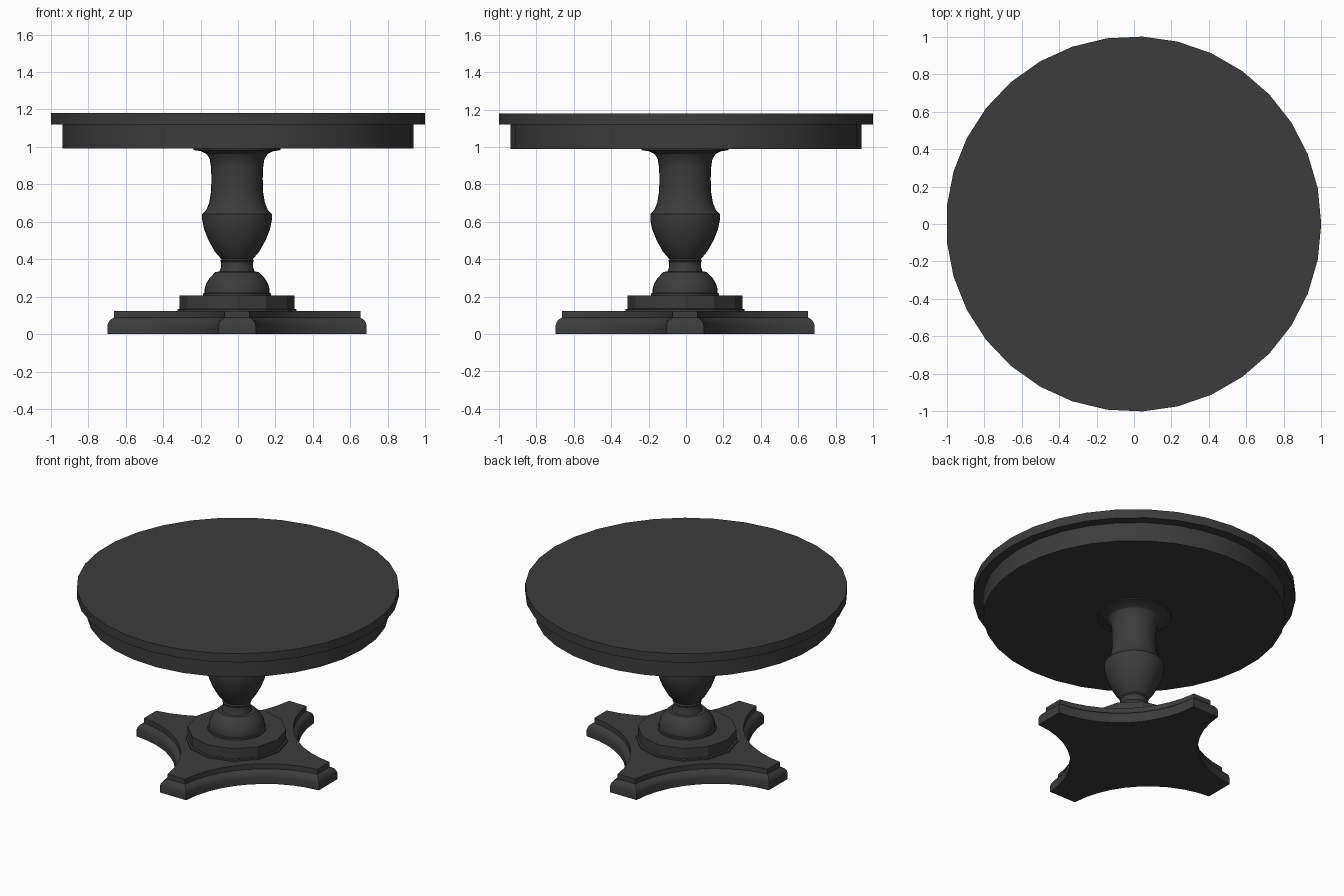
import bpy, math
from mathutils import Vector

if "Cube" in bpy.data.objects:
    bpy.data.objects.remove(bpy.data.objects["Cube"])

dark = bpy.data.materials.new("dark_wood")
dark.diffuse_color = (0.045, 0.045, 0.045, 1)
dark.use_nodes = True
dark.node_tree.nodes["Principled BSDF"].inputs["Base Color"].default_value = dark.diffuse_color
OFF = -0.005  # pedestal sits slightly off the table-top centre


def loft(name, rings, smooth=30):
    """Skin a stack of equal-length point rings and cap both ends."""
    n = len(rings[0])
    verts = [p for ring in rings for p in ring]
    faces = [tuple(reversed(range(n))),
             tuple(range(len(verts) - n, len(verts)))]
    for k in range(len(rings) - 1):
        for i in range(n):
            j = (i + 1) % n
            faces.append((k * n + i, k * n + j, (k + 1) * n + j, (k + 1) * n + i))
    mesh = bpy.data.meshes.new(name)
    mesh.from_pydata(verts, [], faces)
    mesh.materials.append(dark)
    ob = bpy.data.objects.new(name, mesh)
    bpy.context.collection.objects.link(ob)
    bpy.ops.object.select_all(action='DESELECT')
    ob.select_set(True)
    bpy.context.view_layer.objects.active = ob
    bpy.ops.object.shade_smooth_by_angle(angle=math.radians(smooth))
    return ob


def lathe(name, profile, sides, centre, smooth=30):
    rings = [[(centre[0] + r * math.cos(2 * math.pi * i / sides),
               centre[1] + r * math.sin(2 * math.pi * i / sides), z)
              for i in range(sides)] for r, z in profile]
    return loft(name, rings, smooth)


def foot_outline(inset, z, segments=10):
    """Four-armed outline with concave arcs between the blunt arm tips."""
    tip, half, waist = 0.692 - inset, 0.1 - inset, 0.40 - inset
    mid = (tip + half) / math.sqrt(2)          # chord distance on the diagonal
    chord = (tip - half) / math.sqrt(2)        # half chord length
    sag = mid - waist
    radius = (chord ** 2 + sag ** 2) / (2 * sag)
    spread = math.asin(chord / radius)
    c = (waist + radius) / math.sqrt(2)
    points = []
    for quarter in range(4):
        rot = quarter * math.pi / 2
        for i in range(segments + 1):
            a = math.radians(225) + spread * (1 - 2 * i / segments)
            # arc runs from the first arm to the next one
            a = 2 * math.radians(225) - a if math.sin(a) > math.cos(a) and i == 0 else a
            x, y = c + radius * math.cos(a), c + radius * math.sin(a)
            points.append((x, y))
        arc = sorted(points[-(segments + 1):], key=lambda p: math.atan2(p[1], p[0]))
        points[-(segments + 1):] = [
            (x * math.cos(rot) - y * math.sin(rot),
             x * math.sin(rot) + y * math.cos(rot)) for x, y in arc]
    return [(x + OFF, y + OFF, z) for x, y in points]


# Round top and apron
top_centre = (-0.002, 0)
lathe("table_top", [(1.002, 1.12), (1.002, 1.18)], 33, top_centre)
lathe("apron", [(0.94, 0.99), (0.94, 1.12)], 33, top_centre)

# Turned column
lathe("column", [
    (0.182, 0.20), (0.182, 0.217), (0.174, 0.22), (0.174, 0.24), (0.165, 0.27),
    (0.148, 0.298), (0.125, 0.322), (0.115, 0.332), (0.094, 0.334),
    (0.085, 0.36), (0.085, 0.385), (0.09, 0.392), (0.084, 0.40),
    (0.118, 0.44), (0.152, 0.50), (0.176, 0.56), (0.186, 0.61), (0.186, 0.642),
    (0.165, 0.662), (0.149, 0.70), (0.139, 0.76), (0.137, 0.83), (0.139, 0.89),
    (0.146, 0.935), (0.163, 0.962), (0.19, 0.976), (0.232, 0.983), (0.232, 0.992),
], 32, (OFF, OFF))

# Low-sided plinth disc with a thin flange
lathe("plinth", [(0.318, 0.115), (0.318, 0.132), (0.307, 0.135), (0.307, 0.205)],
      12, (OFF, OFF), 20)

# Four-armed foot with moulded edge
loft("foot_base", [foot_outline(d, z) for d, z in [
    (0, 0), (0, 0.045), (0.004, 0.06), (0.013, 0.075), (0.034, 0.088), (0.034, 0.122)]])
